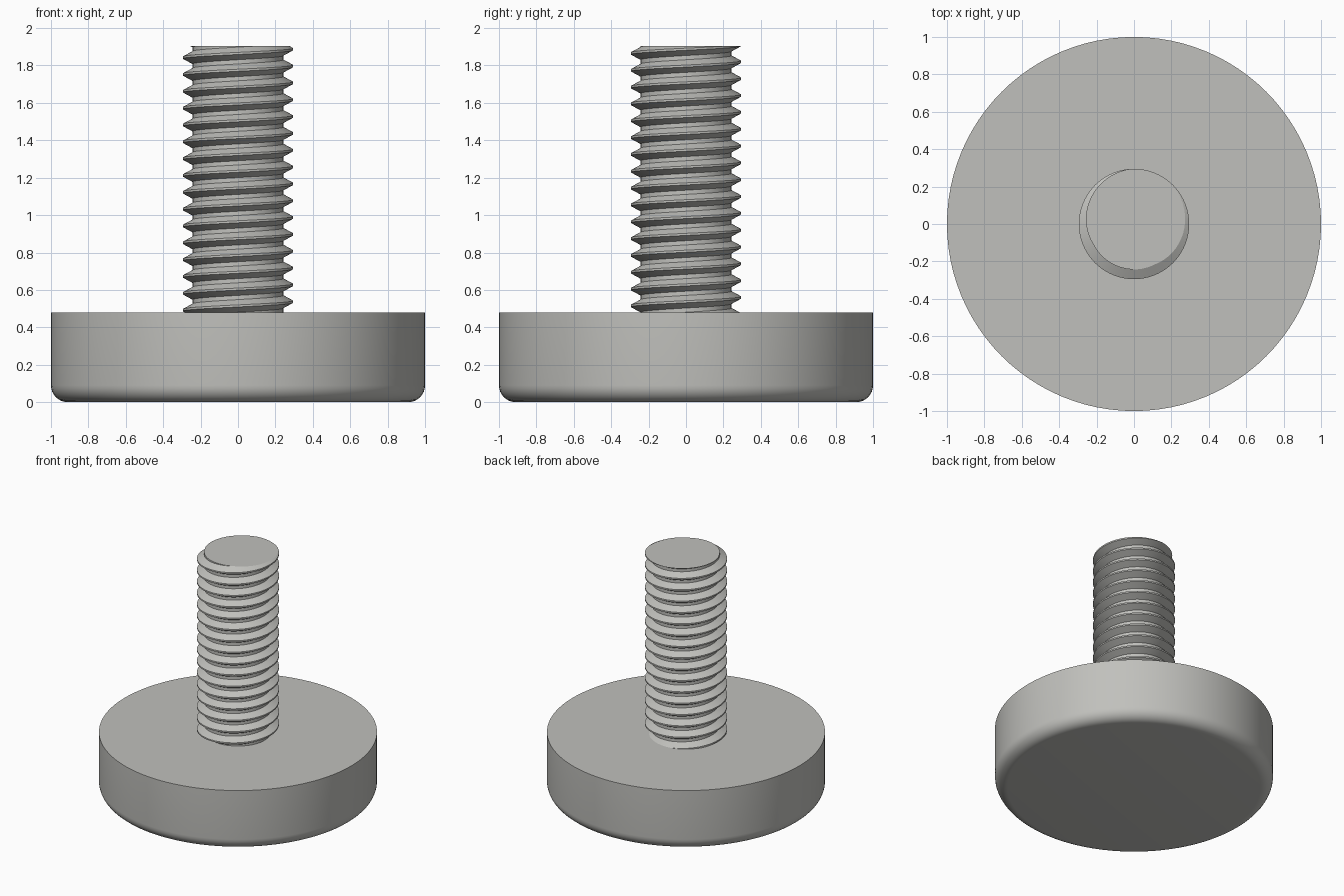
import bpy, bmesh, math

if "Cube" in bpy.data.objects:
    bpy.data.objects.remove(bpy.data.objects["Cube"])

grey = bpy.data.materials.new("warm_grey")
grey.diffuse_color = (0.53, 0.53, 0.505, 1)
grey.use_nodes = True
grey.node_tree.nodes["Principled BSDF"].inputs["Base Color"].default_value = grey.diffuse_color


def finish(bm, name):
    bmesh.ops.recalc_face_normals(bm, faces=bm.faces[:])
    mesh = bpy.data.meshes.new(name)
    bm.to_mesh(mesh)
    bm.free()
    mesh.materials.append(grey)
    ob = bpy.data.objects.new(name, mesh)
    bpy.context.collection.objects.link(ob)
    bpy.ops.object.select_all(action='DESELECT')
    ob.select_set(True)
    bpy.context.view_layer.objects.active = ob
    bpy.ops.object.shade_smooth_by_angle(angle=math.radians(20))
    return ob


# Foot disc: sharp top rim, rounded bottom rim
RADIUS, HEIGHT, FILLET, SEGS = 1.0, 0.478, 0.09, 96
profile = [(RADIUS, HEIGHT)]
for i in range(9):
    a = math.pi / 2 * i / 8
    profile.append((RADIUS - FILLET + FILLET * math.cos(a), FILLET - FILLET * math.sin(a)))
bm = bmesh.new()
rings = [[bm.verts.new((r * math.cos(2 * math.pi * s / SEGS), r * math.sin(2 * math.pi * s / SEGS), z))
          for s in range(SEGS)] for r, z in profile]
for lo, hi in zip(rings, rings[1:]):
    for s in range(SEGS):
        t = (s + 1) % SEGS
        bm.faces.new((lo[s], lo[t], hi[t], hi[s]))
bm.faces.new(rings[0])
bm.faces.new(rings[-1])
finish(bm, "foot_disc")

# Threaded stud: right-handed helical thread, trimmed flat at both ends
PITCH, CREST, ROOT, TURNS, N = 0.09, 0.295, 0.243, 20, 72
BOTTOM, TOP, START = 0.45, 1.905, 0.267
thread = [(CREST, -PITCH / 16), (CREST, PITCH / 16),
          (ROOT, PITCH * 3 / 8), (ROOT, PITCH * 5 / 8)]
bm = bmesh.new()
steps = []
for i in range(TURNS * N + 1):
    a = 2 * math.pi * i / N
    z = START + PITCH * i / N
    steps.append([bm.verts.new((r * math.cos(a), r * math.sin(a), z + dz)) for r, dz in thread])
for i in range((TURNS - 1) * N):
    # The fifth point of a turn is the first point of the next turn
    here = steps[i] + [steps[i + N][0]]
    after = steps[i + 1] + [steps[i + 1 + N][0]]
    for k in range(4):
        bm.faces.new((here[k], after[k], after[k + 1], here[k + 1]))
for z, direction in ((TOP, 1), (BOTTOM, -1)):
    cut = bmesh.ops.bisect_plane(bm, geom=bm.verts[:] + bm.edges[:] + bm.faces[:], dist=1e-6,
                                 plane_co=(0, 0, z), plane_no=(0, 0, direction), clear_outer=True)
    rim = [e for e in cut["geom_cut"] if isinstance(e, bmesh.types.BMEdge)]
    bmesh.ops.edgeloop_fill(bm, edges=rim)
bmesh.ops.delete(bm, geom=[v for v in bm.verts if not v.link_faces], context='VERTS')
finish(bm, "threaded_stud")
